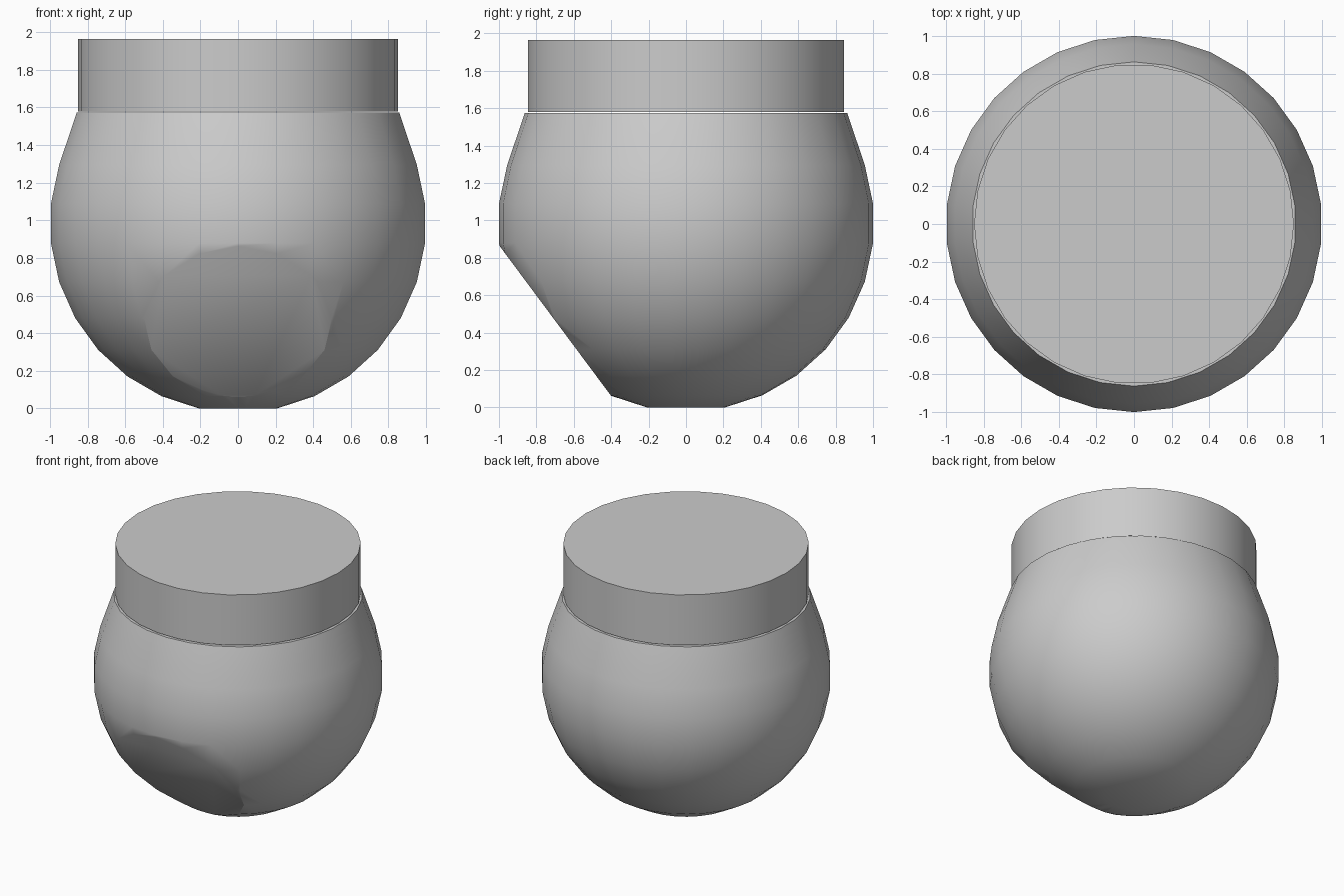
import bpy, bmesh
from math import sin, cos, radians, pi
from mathutils import Vector

if "Cube" in bpy.data.objects:
    bpy.data.objects.remove(bpy.data.objects["Cube"])

SIDES = 30
R = 1.0055
CENTRE = R * cos(radians(12))


def lathe(name, profile, start, cut=None):
    """Revolve (radius, z) points around z and cap both ends."""
    bm = bmesh.new()
    rings = []
    for r, z in profile:
        angles = [start + 2 * pi * i / SIDES for i in range(SIDES)]
        rings.append([bm.verts.new((r * cos(a), r * sin(a), z)) for a in angles])
    for low, high in zip(rings, rings[1:]):
        for i in range(SIDES):
            j = (i + 1) % SIDES
            bm.faces.new((low[i], low[j], high[j], high[i]))
    bm.faces.new(rings[0][::-1])
    bm.faces.new(rings[-1])
    if cut:
        point, normal = cut
        geom = bm.verts[:] + bm.edges[:] + bm.faces[:]
        bmesh.ops.bisect_plane(bm, geom=geom, dist=1e-5, plane_co=point,
                               plane_no=normal, clear_outer=True)
        bmesh.ops.holes_fill(bm, edges=[e for e in bm.edges if e.is_boundary], sides=0)
    bmesh.ops.recalc_face_normals(bm, faces=bm.faces[:])
    mesh = bpy.data.meshes.new(name)
    bm.to_mesh(mesh)
    bm.free()
    obj = bpy.data.objects.new(name, mesh)
    bpy.context.collection.objects.link(obj)
    bpy.ops.object.select_all(action='DESELECT')
    obj.select_set(True)
    bpy.context.view_layer.objects.active = obj
    bpy.ops.object.shade_smooth_by_angle(angle=radians(30))
    return obj


# Round body: flat base, sphere rings, straight shoulder to the neck
body = [(R * cos(radians(a)), CENTRE + R * sin(radians(a))) for a in range(-78, 19, 12)]
body.append((0.862, 1.574))

# Slanted flat on the lower front
top, bottom = Vector((0, -0.993, 0.858)), Vector((0, -0.403, 0.065))
slope = bottom - top
normal = Vector((0, -slope.y, slope.z)).normalized()
normal = Vector((0, slope.z, -slope.y)).normalized()
lathe("round_body", body, pi / 2, (top, normal))

# Lid, with a corner on the x axis
lathe("lid", [(0.85, 1.58), (0.85, 1.965)], 0)
